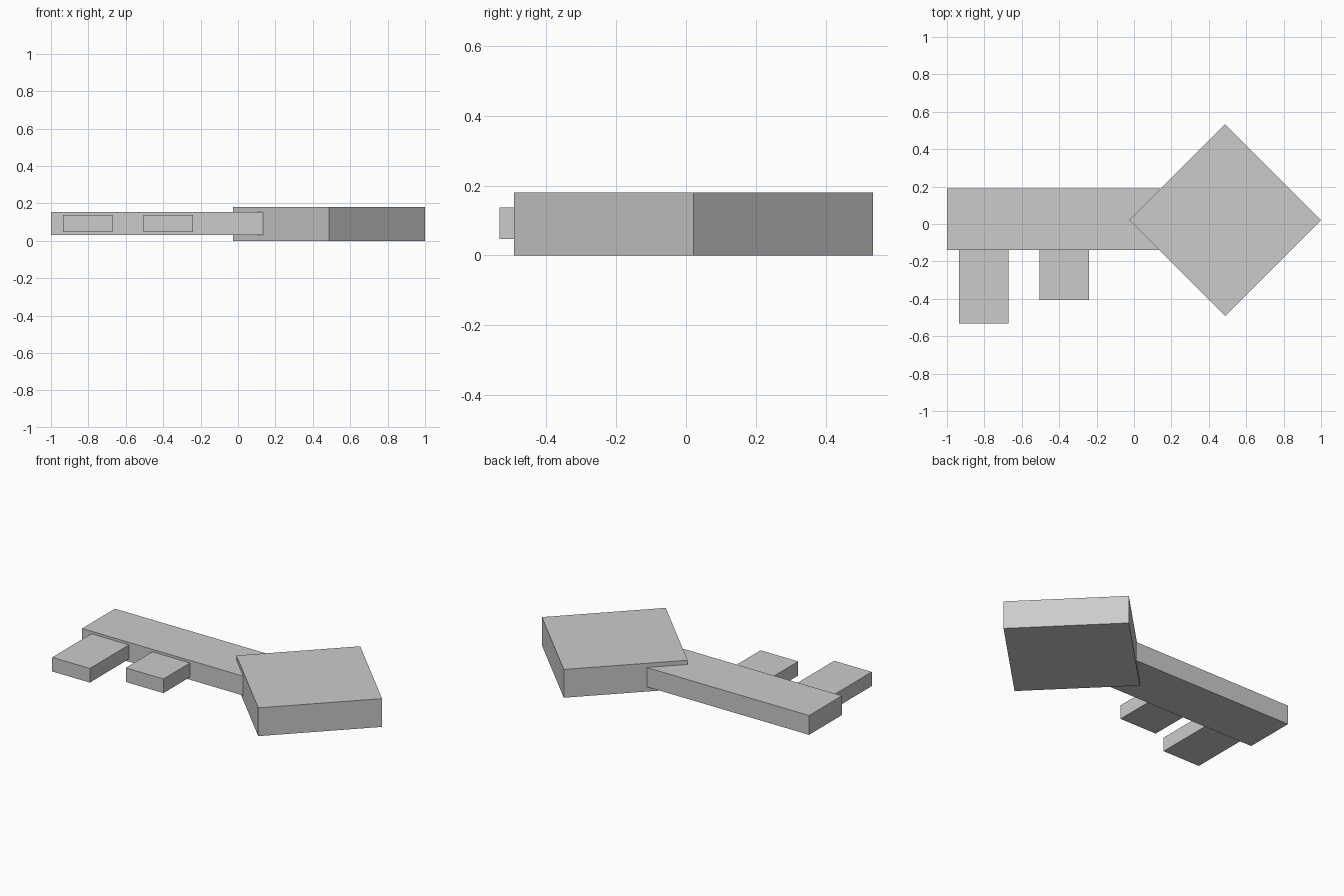
import bpy
import math
from mathutils import Matrix

cube = bpy.data.objects.get("Cube")
if cube:
    bpy.data.objects.remove(cube, do_unlink=True)

# Single plain grey material
grey = bpy.data.materials.new("plain_grey")
grey.use_nodes = True
colour = (0.6, 0.6, 0.6, 1)
grey.diffuse_color = colour
grey.node_tree.nodes["Principled BSDF"].inputs["Base Color"].default_value = colour


def box(name, low, high, turn=0):
    """Flat-faced box between two corners, optionally turned about z."""
    centre = [(a + b) / 2 for a, b in zip(low, high)]
    size = [b - a for a, b in zip(low, high)]
    bpy.ops.mesh.primitive_cube_add(size=1, location=centre, rotation=(0, 0, turn))
    obj = bpy.context.object
    obj.name = name
    obj.data.transform(Matrix.Diagonal((*size, 1)))
    obj.data.materials.append(grey)
    return obj


# Square head, turned to stand on its corner in plan
half = 0.513 / math.sqrt(2)
box("key_head", (0.487 - half, 0.021 - half, 0), (0.487 + half, 0.021 + half, 0.18), math.pi / 4)

# Long shaft running into the head
box("key_shaft", (-1, -0.14, 0.03), (0.14, 0.19, 0.153))

# Two teeth of different lengths, butted against the shaft
for name, x, tip in (("long_tooth", -0.935, -0.533), ("short_tooth", -0.505, -0.407)):
    box(name, (x, tip, 0.047), (x + 0.265, -0.135, 0.137))
